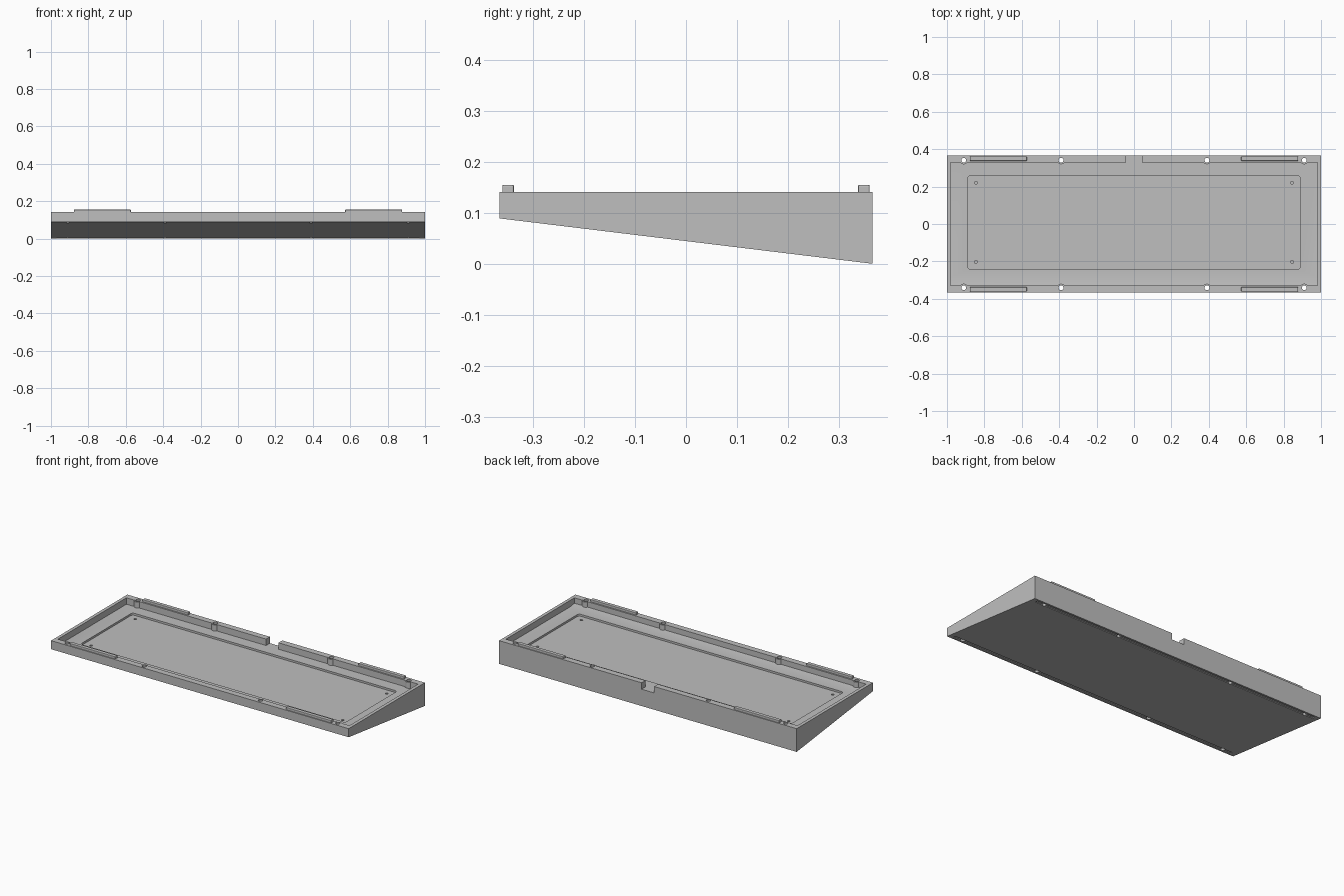
import bpy, bmesh, math
from mathutils import Matrix

cube = bpy.data.objects.get("Cube")
if cube:
    bpy.data.objects.remove(cube, do_unlink=True)

grey = bpy.data.materials.new("light grey")
grey.use_nodes = True
grey.diffuse_color = (0.52, 0.52, 0.52, 1)
grey.node_tree.nodes["Principled BSDF"].inputs["Base Color"].default_value = (0.52, 0.52, 0.52, 1)

HALF_Y, TOP, FRONT, FLOOR = 0.366, 0.141, 0.089, 0.102
SLOPE = FRONT / (2 * HALF_Y)


def finish(name, bm):
    bmesh.ops.recalc_face_normals(bm, faces=bm.faces)
    mesh = bpy.data.meshes.new(name)
    bm.to_mesh(mesh)
    bm.free()
    mesh.materials.append(grey)
    obj = bpy.data.objects.new(name, mesh)
    bpy.context.collection.objects.link(obj)
    return obj


def prism(name, profile, x0, x1):
    """Extrude a (y, z) side profile along x."""
    bm = bmesh.new()
    face = bm.faces.new([bm.verts.new((x0, y, z)) for y, z in profile])
    out = bmesh.ops.extrude_face_region(bm, geom=[face])["geom"]
    verts = [v for v in out if isinstance(v, bmesh.types.BMVert)]
    bmesh.ops.translate(bm, verts=verts, vec=(x1 - x0, 0, 0))
    return finish(name, bm)


def box(name, x0, x1, y0, y1, z0, z1, radius=0):
    """Box with optional rounding of its upright edges."""
    bm = bmesh.new()
    bmesh.ops.create_cube(bm, size=1)
    bmesh.ops.scale(bm, vec=(x1 - x0, y1 - y0, z1 - z0), verts=bm.verts)
    bmesh.ops.translate(bm, vec=((x0 + x1) / 2, (y0 + y1) / 2, (z0 + z1) / 2), verts=bm.verts)
    if radius:
        edges = [e for e in bm.edges if abs(e.verts[0].co.z - e.verts[1].co.z) > 0.001]
        bmesh.ops.bevel(bm, geom=edges, offset=radius, segments=4, profile=0.5, affect='EDGES')
    return finish(name, bm)


def cylinder(name, x, y, radius, z0, z1):
    bm = bmesh.new()
    bmesh.ops.create_cone(bm, cap_ends=True, segments=24, radius1=radius, radius2=radius,
                          depth=z1 - z0, matrix=Matrix.Translation((x, y, (z0 + z1) / 2)))
    return finish(name, bm)


def combine(target, tool, operation):
    mod = target.modifiers.new("combine", 'BOOLEAN')
    mod.operation = operation
    mod.solver = 'EXACT'
    mod.object = tool
    bpy.context.view_layer.objects.active = target
    bpy.ops.object.modifier_apply(modifier=mod.name)
    bpy.data.objects.remove(tool, do_unlink=True)


def underside(y):
    return (HALF_Y - y) * SLOPE


# Wedge-shaped tray with a level, slightly ramped floor
tray = prism("tray", [(-HALF_Y, FRONT), (HALF_Y, 0), (HALF_Y, TOP), (-HALF_Y, TOP)], -1, 1)
combine(tray, prism("cavity_cutter", [(-0.329, FLOOR + 0.006), (-0.285, FLOOR), (0.329, FLOOR),
                                      (0.329, 0.2), (-0.329, 0.2)], -0.98, 0.98), 'DIFFERENCE')

# Shallow rounded pocket in the floor
combine(tray, box("pocket_cutter", -0.89, 0.89, -0.241, 0.257, FLOOR - 0.012, 0.2, 0.015), 'DIFFERENCE')

# Cable notch in the back wall
combine(tray, box("notch_cutter", -0.042, 0.042, 0.3, 0.4, FLOOR, 0.2), 'DIFFERENCE')

# Grooves under the long edges
for y in (-0.342, 0.342):
    a, b = y - 0.01, y + 0.01
    groove = [(a, underside(a) - 0.02), (b, underside(b) - 0.02),
              (b, underside(b) + 0.004), (a, underside(a) + 0.004)]
    combine(tray, prism("groove_cutter", groove, -0.97, 0.97), 'DIFFERENCE')

# Screw bosses, then the holes through them
screws = [(x, y) for x in (-0.91, -0.39, 0.39, 0.91) for y in (-0.341, 0.341)]
for x, y in screws:
    combine(tray, cylinder("boss", x, y, 0.022, FLOOR - 0.005, TOP - 0.002), 'UNION')
for x, y in screws:
    combine(tray, cylinder("screw_cutter", x, y, 0.013, -0.1, 0.3), 'DIFFERENCE')

# Small blind holes at the pocket corners
for x in (-0.845, 0.845):
    for y in (-0.203, 0.22):
        combine(tray, cylinder("pin_cutter", x, y, 0.008, FLOOR - 0.022, 0.2), 'DIFFERENCE')

# Locating ribs on the front and back rims, with softened top edges
for side, x0 in (("right", -0.878), ("left", 0.573)):
    for end, y in (("front", -0.349), ("back", 0.349)):
        rib = box(f"{end}_{side}_rib", x0, x0 + 0.305, y - 0.0115, y + 0.0115, TOP - 0.004, 0.155)
        bevel = rib.modifiers.new("soft_edges", 'BEVEL')
        bevel.width = 0.003
        bevel.segments = 2

# Smooth the round holes while keeping the tray edges crisp
bpy.ops.object.select_all(action='DESELECT')
tray.select_set(True)
bpy.context.view_layer.objects.active = tray
bpy.ops.object.shade_smooth_by_angle(angle=math.radians(30))
